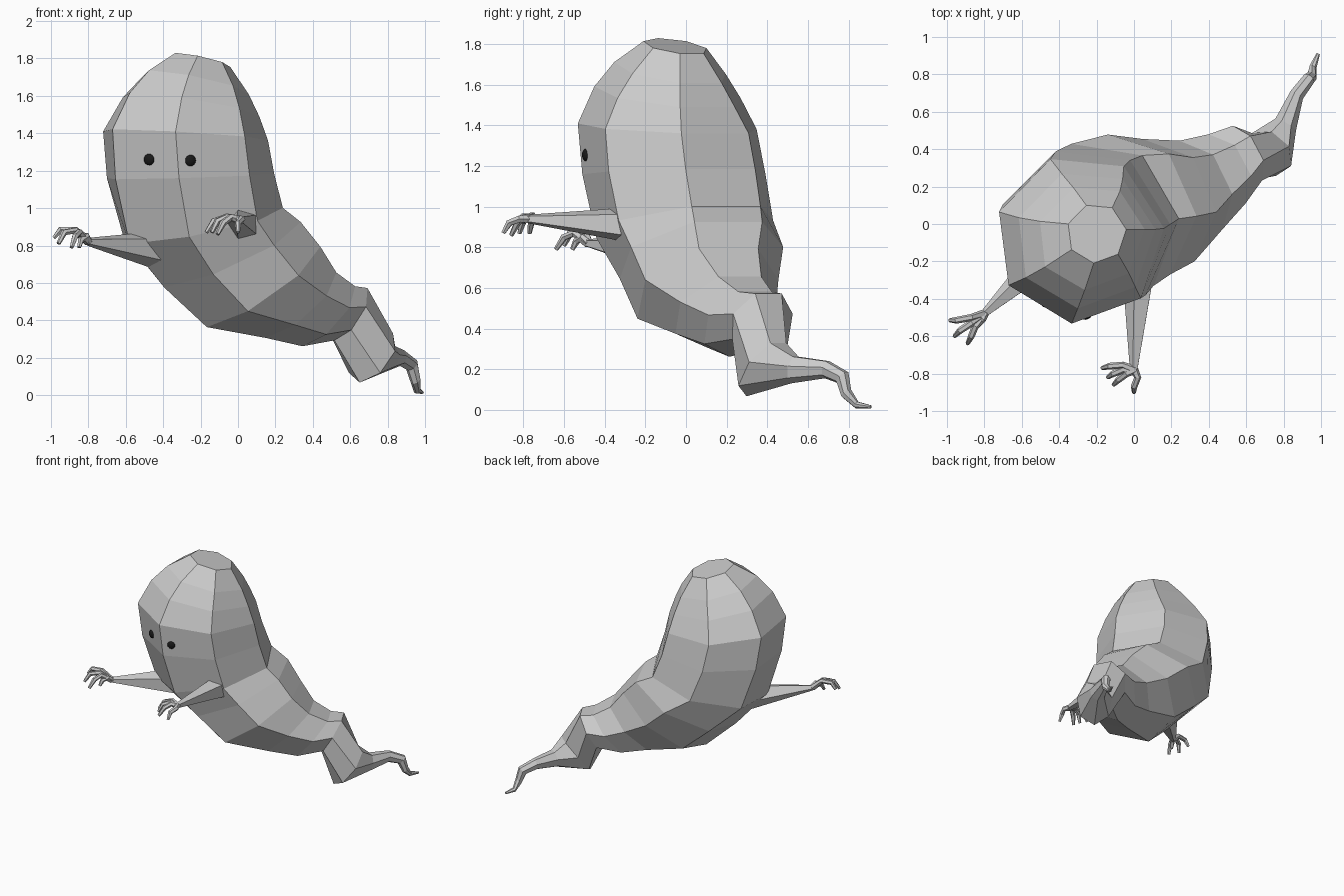
import bpy, bmesh
from math import sin, cos, radians, pi
from mathutils import Vector


def finish(bm, name):
    bmesh.ops.recalc_face_normals(bm, faces=bm.faces)
    me = bpy.data.meshes.new(name)
    bm.to_mesh(me)
    bm.free()
    ob = bpy.data.objects.new(name, me)
    bpy.context.collection.objects.link(ob)
    return ob


def loft(bm, rings):
    """Skin a list of point rings and cap both ends."""
    vs = [[bm.verts.new(p) for p in ring] for ring in rings]
    n = len(vs[0])
    for a, b in zip(vs, vs[1:]):
        for i in range(n):
            j = (i + 1) % n
            bm.faces.new((a[i], a[j], b[j], b[i]))
    bm.faces.new(vs[0])
    bm.faces.new(vs[-1])


def body_ring(x, y, z, yaw, pitch, r, w, n=7):
    """Ring with one vertex at the front/belly; pitch 0 is level, 90 upright."""
    yaw, pitch = radians(yaw), radians(pitch)
    belly = Vector((-cos(yaw) * cos(pitch), -sin(yaw) * cos(pitch), -sin(pitch)))
    side = Vector((sin(yaw), -cos(yaw), 0))
    c = Vector((x, y, z))
    return [c + belly * r * cos(2 * pi * i / n) + side * w * sin(2 * pi * i / n)
            for i in range(n)]


def tube(bm, pts, radii, n):
    pts = [Vector(p) for p in pts]
    rings = []
    for i, p in enumerate(pts):
        d = (pts[min(i + 1, len(pts) - 1)] - pts[max(i - 1, 0)]).normalized()
        side = d.cross(Vector((0, 0, 1))).normalized()
        up = side.cross(d)
        rings.append([p + radii[i] * (side * cos(2 * pi * k / n) + up * sin(2 * pi * k / n))
                      for k in range(n)])
    loft(bm, rings)


# Body: crown, head, belly and tail as one seven-sided loft
stations = [  # x, y, z, yaw, pitch, radius, half width
    (-0.20, -0.05, 1.79, 33, -14, 0.165, 0.16),
    (-0.23, -0.07, 1.67, 33, -13, 0.30, 0.28),
    (-0.26, -0.08, 1.55, 33, -10, 0.385, 0.37),
    (-0.29, -0.08, 1.39, 33, -4, 0.455, 0.455),
    (-0.265, -0.05, 1.17, 32, 2, 0.46, 0.465),
    (-0.20, 0.00, 0.91, 30, 13, 0.45, 0.45),
    (-0.05, 0.07, 0.76, 24, 26, 0.42, 0.42),
    (0.12, 0.10, 0.59, 23, 36, 0.385, 0.365),
    (0.32, 0.19, 0.49, 26, 44, 0.265, 0.27),
    (0.47, 0.28, 0.43, 28, 50, 0.22, 0.215),
    (0.59, 0.37, 0.44, 28, 60, 0.17, 0.17),
    (0.72, 0.38, 0.205, 50, 52, 0.175, 0.14),
    (0.81, 0.53, 0.20, 60, 80, 0.07, 0.065),
    (0.87, 0.69, 0.20, 55, 80, 0.045, 0.04),
    (0.93, 0.77, 0.16, 50, 45, 0.04, 0.035),
    (0.95, 0.79, 0.08, 50, 45, 0.03, 0.03),
    (0.957, 0.84, 0.025, 65, 70, 0.018, 0.02),
    (0.985, 0.91, 0.015, 65, 85, 0.008, 0.01),
]
bm = bmesh.new()
loft(bm, [body_ring(*s) for s in stations])
finish(bm, "body")

# Arms with four clawed fingers each
limbs = {
    "left": ((-0.38, -0.10, 0.77), (-0.80, -0.48, 0.82), [
        [(-0.87, -0.50, 0.885), (-0.95, -0.515, 0.885), (-0.985, -0.515, 0.84)],
        [(-0.87, -0.53, 0.88), (-0.93, -0.57, 0.87), (-0.96, -0.60, 0.81)],
        [(-0.85, -0.55, 0.87), (-0.87, -0.60, 0.85), (-0.89, -0.64, 0.79)],
        [(-0.81, -0.51, 0.85), (-0.84, -0.54, 0.83), (-0.85, -0.56, 0.79)]]),
    "right": ((0.04, -0.10, 0.90), (0.00, -0.78, 0.94), [
        [(-0.06, -0.755, 0.955), (-0.13, -0.76, 0.93), (-0.17, -0.77, 0.87)],
        [(-0.06, -0.78, 0.95), (-0.11, -0.80, 0.93), (-0.14, -0.82, 0.87)],
        [(-0.04, -0.80, 0.95), (-0.08, -0.83, 0.92), (-0.11, -0.86, 0.86)],
        [(0.02, -0.82, 0.94), (0.00, -0.87, 0.92), (0.00, -0.90, 0.87)]]),
}
for side, (base, wrist, fingers) in limbs.items():
    bm = bmesh.new()
    tube(bm, [base, wrist], [0.115, 0.022], 5)
    finish(bm, side + "_arm")
    bm = bmesh.new()
    for f in fingers:
        tube(bm, [wrist] + f, [0.024, 0.019, 0.018, 0.011], 6)
    finish(bm, side + "_hand")

# Eyes: small black beads set into the face
black = bpy.data.materials.new("black")
black.diffuse_color = (0.01, 0.01, 0.01, 1)
for name, loc, turn in (("left_eye", (-0.475, -0.427, 1.26), -30),
                        ("right_eye", (-0.255, -0.492, 1.255), 18)):
    bpy.ops.mesh.primitive_uv_sphere_add(segments=16, ring_count=8, radius=0.031,
                                         location=loc, rotation=(0, 0, radians(turn)))
    eye = bpy.context.object
    eye.name = name
    eye.scale = (1, 0.6, 1)
    eye.data.materials.append(black)
